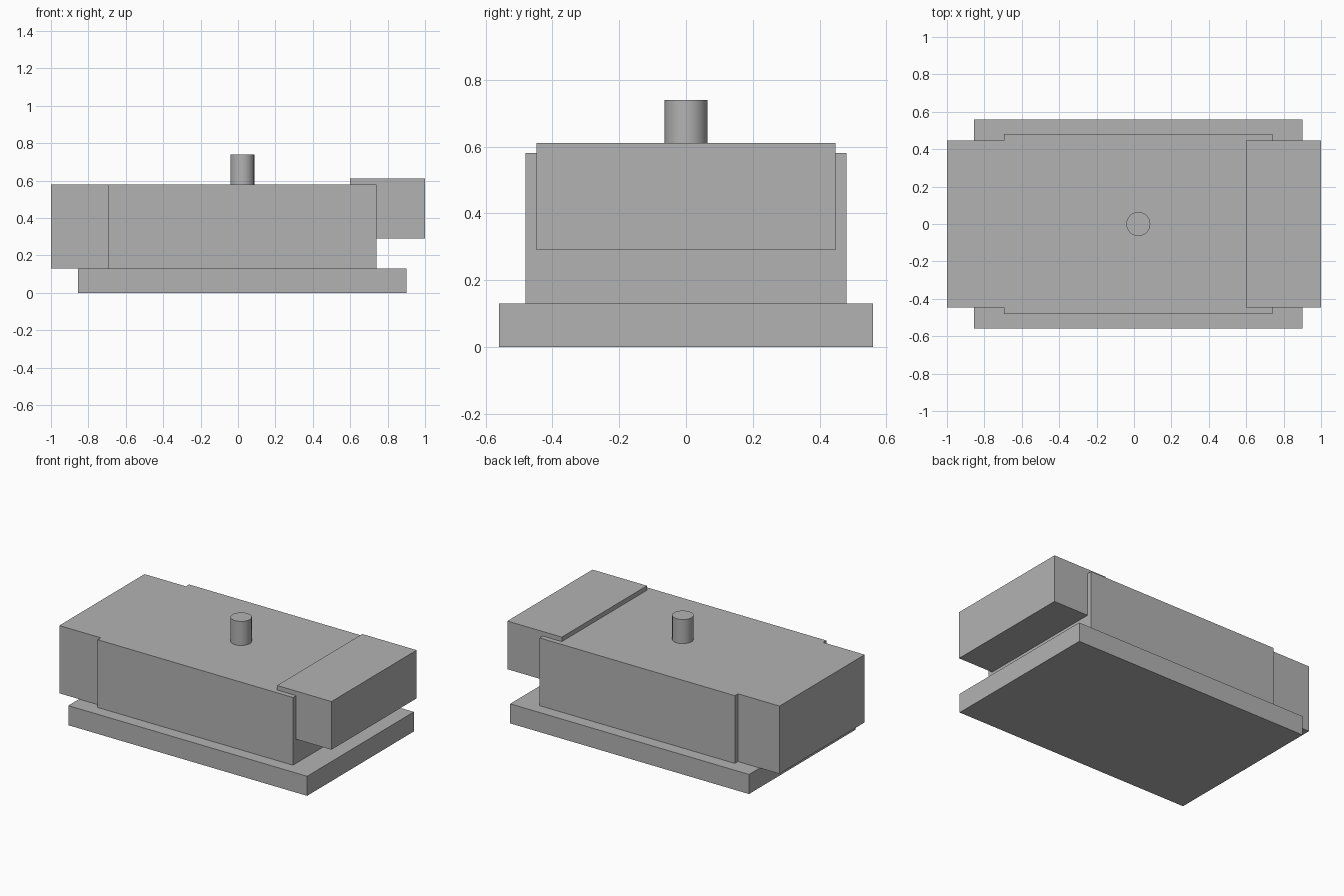
import bpy
import bmesh
from mathutils import Matrix, Vector

cube = bpy.data.objects.get("Cube")
if cube:
    bpy.data.objects.remove(cube, do_unlink=True)

grey = bpy.data.materials.new("plain grey")
colour = (0.45, 0.45, 0.45, 1)
grey.diffuse_color = colour
grey.use_nodes = True
grey.node_tree.nodes["Principled BSDF"].inputs["Base Color"].default_value = colour


def finish(name, bm):
    bmesh.ops.recalc_face_normals(bm, faces=bm.faces)
    mesh = bpy.data.meshes.new(name)
    bm.to_mesh(mesh)
    bm.free()
    mesh.materials.append(grey)
    obj = bpy.data.objects.new(name, mesh)
    bpy.context.collection.objects.link(obj)
    return obj


def prism(name, half_outline, z0, z1):
    """Extrude a plan outline, mirrored across the x axis, from z0 to z1."""
    outline = half_outline + [(x, -y) for x, y in reversed(half_outline)]
    bm = bmesh.new()
    face = bm.faces.new([bm.verts.new((x, y, z0)) for x, y in outline])
    top = bmesh.ops.extrude_face_region(bm, geom=[face], use_keep_orig=True)["geom"]
    verts = [v for v in top if isinstance(v, bmesh.types.BMVert)]
    bmesh.ops.translate(bm, verts=verts, vec=Vector((0, 0, z1 - z0)))
    return finish(name, bm)


# Base plate
prism("base_plate", [(-0.855, 0.56), (0.9, 0.56)], 0, 0.13)

# Main housing with its narrower end block
prism("housing", [(-1, 0.447), (-0.695, 0.447), (-0.695, 0.48), (0.74, 0.48)], 0.13, 0.58)

# Raised end block overlapping the housing
prism("end_block", [(0.6, 0.447), (1, 0.447)], 0.29, 0.61)

# Round shaft on top
bm = bmesh.new()
bmesh.ops.create_cone(bm, cap_ends=True, segments=48, radius1=0.064, radius2=0.064,
                      depth=0.18, matrix=Matrix.Translation((0.023, 0, 0.65)))
shaft = finish("shaft", bm)
bpy.ops.object.select_all(action="DESELECT")
shaft.select_set(True)
bpy.context.view_layer.objects.active = shaft
bpy.ops.object.shade_smooth_by_angle()
